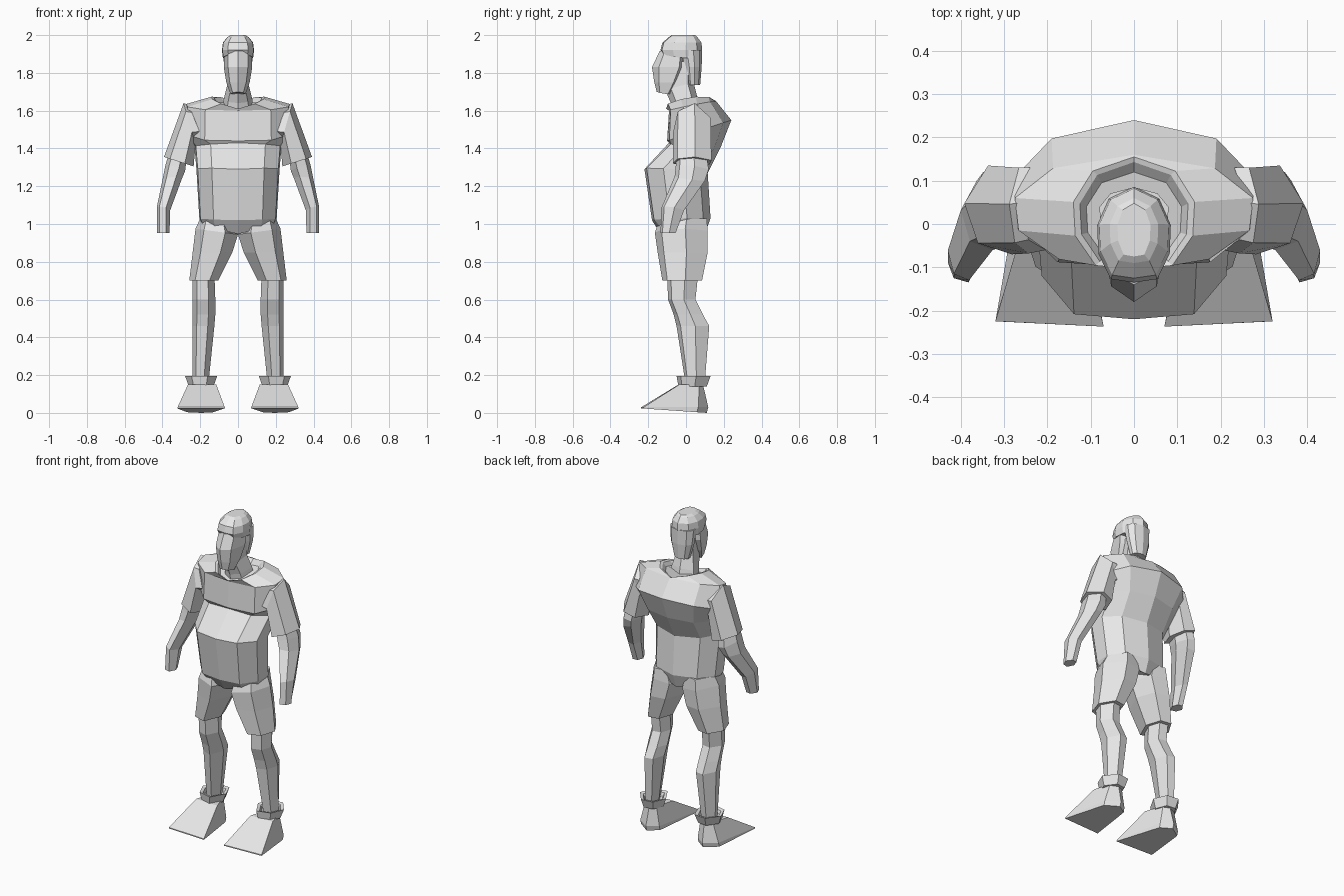
import bpy, bmesh

grey = bpy.data.materials.new("light grey")
grey.diffuse_color = (0.8, 0.8, 0.8, 1)


def mirrored(half):
    """Close a front-to-back half outline by mirroring it in x."""
    return half + [(-u, v) for u, v in half[-2:0:-1]]


# Unit cross-sections, stretched to fit each ring
BODY = mirrored([(0, -1), (.63, -.93), (.97, -.4), (1, .2), (.68, .75), (0, 1)])
WEDGE = mirrored([(0, -1), (.7, -.6), (1, .6), (0, 1)])
LIMB = [(-.4, -1), (.6, -.75), (1, .15), (.3, 1), (-.6, .9), (-1, 0)]
SHOE = [(-1, -1), (1, -.93), (.6, .7), (0, 1), (-.5, .75)]


def skin(name, rings):
    """Join rings of points into a closed flat-shaded mesh."""
    bm = bmesh.new()
    vs = [[bm.verts.new(p) for p in ring] for ring in rings]
    n = len(rings[0])
    for a, b in zip(vs, vs[1:]):
        for i in range(n):
            j = (i + 1) % n
            bm.faces.new((a[i], a[j], b[j], b[i]))
    bm.faces.new(vs[0])
    bm.faces.new(vs[-1])
    bmesh.ops.recalc_face_normals(bm, faces=bm.faces)
    me = bpy.data.meshes.new(name)
    bm.to_mesh(me)
    bm.free()
    me.materials.append(grey)
    bpy.context.collection.objects.link(bpy.data.objects.new(name, me))


def centre_ring(shape, w, y0, y1, z, rise=0, slope=0):
    """Half width, front, back, height, lift at the sides, tilt to the back."""
    return [(u * w, (y0 + y1) / 2 + v * (y1 - y0) / 2, z + rise * abs(u) + slope * v)
            for u, v in shape]


def side_ring(shape, side, x0, x1, y0, y1, z, tilt=0, slope=0):
    """Inner and outer x, front, back, height, tilt outwards and to the back."""
    return [(side * ((x0 + x1) / 2 + u * (x1 - x0) / 2), (y0 + y1) / 2 + v * (y1 - y0) / 2,
             z + tilt * u + slope * v) for u, v in shape]


def centre(name, shape, *rows):
    skin(name, [centre_ring(shape, *r) for r in rows])


def pair(name, shape, *rows):
    for label, side in (("left_", 1), ("right_", -1)):
        skin(label + name, [side_ring(shape, side, *r) for r in rows])


# Shirt from hem over the belly and chest to the sunken collar
centre("shirt", BODY,
       (.19, -.135, .10, .947, .045),
       (.205, -.18, .13, 1.025, .005, .005),
       (.22, -.22, .115, 1.28, .01, -.01),
       (.23, -.09, .185, 1.42, -.01, -.01),
       (.28, -.10, .24, 1.495, 0, .055),
       (.275, -.09, .16, 1.625, .005, .025),
       (.14, -.105, .155, 1.63, .04, .02),
       (.125, -.095, .143, 1.625, .04, .02),
       (.11, -.08, .12, 1.605, .035, .02))
# Sleeves
pair("sleeve", LIMB,
     (.18, .26, -.06, .13, 1.53, .1),
     (.225, .288, -.068, .13, 1.53, .11),
     (.235, .392, -.07, .135, 1.33, .025))
# Bare arms with hands
pair("arm", LIMB,
     (.27, .37, -.05, .11, 1.36),
     (.28, .385, -.055, .12, 1.295, .015, -.01),
     (.295, .40, -.06, .10, 1.24, -.005, -.01),
     (.36, .43, -.13, -.01, 1.08, .01, -.01),
     (.362, .43, -.135, -.055, .952))
# Shorts legs
pair("shorts_leg", LIMB,
     (.03, .20, -.14, .11, 1.03),
     (0, .225, -.165, .115, .96, .015),
     (.03, .24, -.15, .115, .85),
     (.105, .258, -.125, .085, .70))
# Knees and calves
pair("lower_leg", LIMB,
     (.125, .24, -.10, .065, .74),
     (.12, .24, -.095, .05, .60),
     (.12, .242, -.065, .09, .52),
     (.125, .242, -.05, .123, .46),
     (.155, .24, -.005, .10, .17))
# Ankle cuffs
pair("cuff", LIMB,
     (.13, .26, -.04, .11, .14),
     (.11, .28, -.05, .13, .195),
     (.13, .26, -.03, .11, .19),
     (.14, .25, -.02, .10, .17))
# Flared shoes
pair("shoe", SHOE,
     (.07, .32, -.237, .11, .012, 0, -.012),
     (.07, .32, -.237, .118, .03),
     (.115, .265, -.04, .09, .15))

# Neck
centre("neck", WEDGE,
       (.085, -.07, .075, 1.59),
       (.075, -.08, .06, 1.655, 0, .015),
       (.055, -.11, .04, 1.73, 0, .02),
       (.055, -.10, .04, 1.86))
# Face
centre("face", WEDGE,
       (.04, -.155, -.08, 1.695, -.005, -.005),
       (.062, -.168, -.04, 1.75),
       (.075, -.18, 0, 1.83),
       (.075, -.14, 0, 1.915))
# Back of the head
centre("back_hair", BODY,
       (.048, .002, .075, 1.737),
       (.073, -.01, .083, 1.83),
       (.08, -.03, .085, 1.92))
# Rounded crown
centre("cap", BODY,
       (.08, -.125, .082, 1.90, -.02, -.01),
       (.085, -.135, .086, 1.92),
       (.08, -.125, .082, 1.96),
       (.056, -.09, .06, 1.99),
       (.038, -.075, .048, 2.0))
